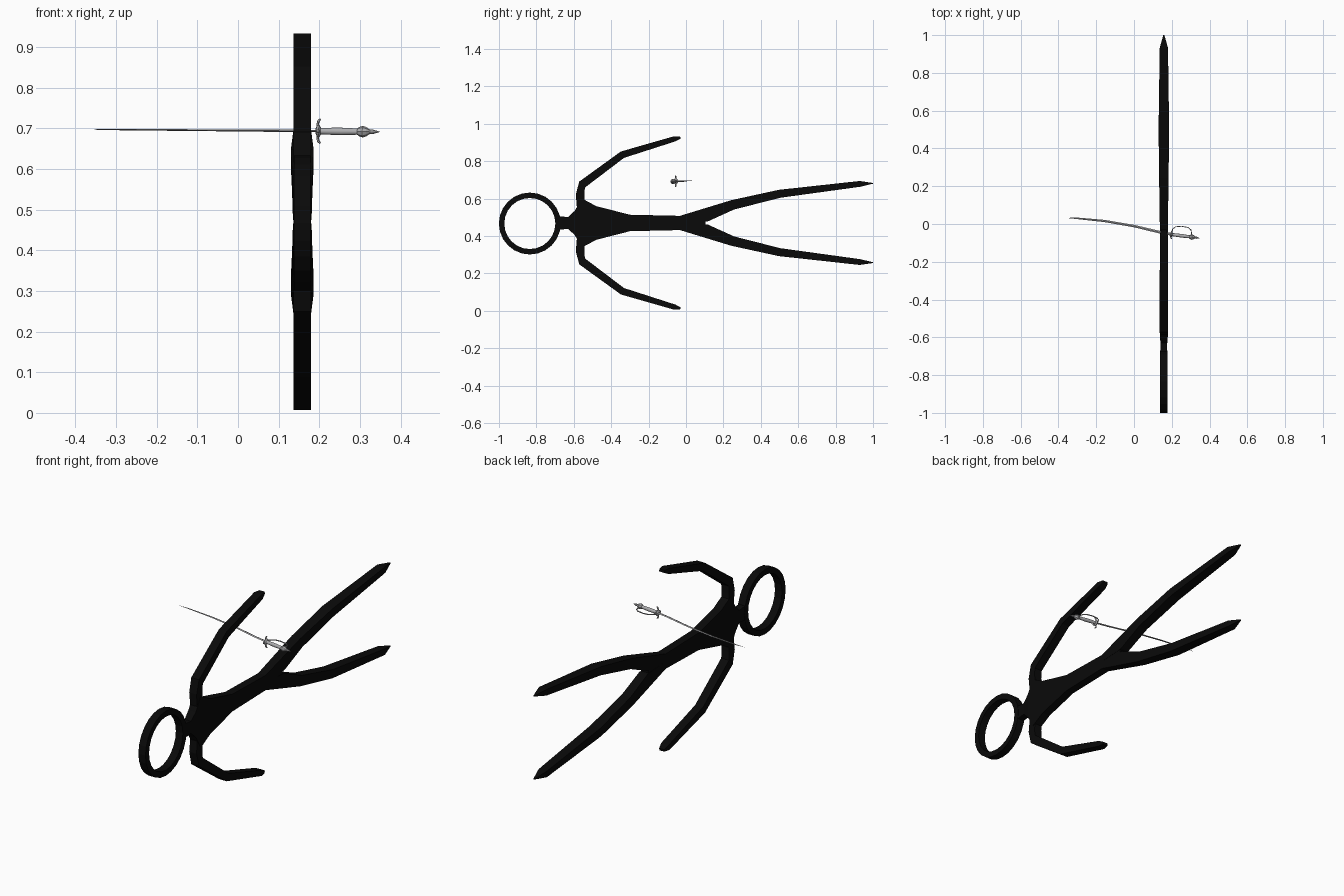
import bpy, bmesh, math
from mathutils import Vector

if "Cube" in bpy.data.objects:
    bpy.data.objects.remove(bpy.data.objects["Cube"])

CX, CZ = 0.158, 0.47          # plane of the figure and its mirror height
X, Y, Z = Vector((1, 0, 0)), Vector((0, 1, 0)), Vector((0, 0, 1))


def material(name, rgb):
    m = bpy.data.materials.new(name)
    m.diffuse_color = (*rgb, 1)
    m.use_nodes = True
    m.node_tree.nodes["Principled BSDF"].inputs["Base Color"].default_value = m.diffuse_color
    return m


black = material("matte black", (0.003, 0.003, 0.003))
steel = material("polished steel", (0.42, 0.42, 0.43))


def section(sides, square=False):
    """Unit cross-section, as a square or a regular polygon."""
    if square:
        return [(-1, -1), (1, -1), (1, 1), (-1, 1)]
    return [(math.cos(math.tau * i / sides), math.sin(math.tau * i / sides)) for i in range(sides)]


def loft(name, rings, shape, mat, closed=False, smooth=False):
    """Skin a list of (centre, u half axis, v half axis) rings."""
    bm = bmesh.new()
    loops = [[bm.verts.new(c + u * a + v * b) for a, b in shape] for c, u, v in rings]
    n = len(shape)
    pairs = list(zip(loops, loops[1:]))
    if closed:
        pairs.append((loops[-1], loops[0]))
    for p, q in pairs:
        for i in range(n):
            j = (i + 1) % n
            bm.faces.new((p[i], p[j], q[j], q[i]))
    if not closed:
        bm.faces.new(loops[0])
        bm.faces.new(loops[-1])
    bmesh.ops.recalc_face_normals(bm, faces=bm.faces)
    me = bpy.data.meshes.new(name)
    bm.to_mesh(me)
    bm.free()
    me.materials.append(mat)
    ob = bpy.data.objects.new(name, me)
    bpy.context.collection.objects.link(ob)
    if smooth:
        bpy.ops.object.select_all(action='DESELECT')
        ob.select_set(True)
        bpy.context.view_layer.objects.active = ob
        bpy.ops.object.shade_smooth_by_angle(angle=math.radians(40))
    return ob


def swept(name, pts, widths, depths, flat, shape, mat, smooth=False):
    """Sweep along pts; widths lie across the path, depths along the flat axis."""
    rings = []
    for i, p in enumerate(pts):
        t = (pts[min(i + 1, len(pts) - 1)] - pts[max(i - 1, 0)]).normalized()
        side = t.cross(flat).normalized()
        rings.append((p, side * widths[i], flat * depths[i]))
    return loft(name, rings, shape, mat, smooth=smooth)


SQUARE = section(4, True)

# Head: an open ring
ring = []
for i in range(24):
    a = math.tau * i / 24
    d = Y * math.cos(a) + Z * math.sin(a)
    ring.append((Vector((CX, -0.835, CZ - 0.003)) + d * 0.151, d * 0.0145, X * 0.02))
loft("head_ring", ring, SQUARE, black, closed=True)

# Torso with neck, broad shoulders and narrow waist
torso = [(-0.685, 0.037, 0.018), (-0.63, 0.031, 0.018), (-0.595, 0.065, 0.021),
         (-0.556, 0.131, 0.022), (-0.48, 0.09, 0.022), (-0.30, 0.044, 0.021),
         (-0.03, 0.038, 0.021), (0.105, 0.008, 0.021)]
loft("torso", [(Vector((CX, y, CZ)), Z * h, X * d) for y, h, d in torso], SQUARE, black)

# Arms and legs: (y, height off centre, half width, half depth)
arm = [(-0.562, 0.09, 0.022, 0.019), (-0.566, 0.15, 0.023, 0.021), (-0.556, 0.205, 0.022, 0.022),
       (-0.34, 0.365, 0.019, 0.022), (-0.06, 0.45, 0.014, 0.021), (-0.03, 0.457, 0.006, 0.014)]
leg = [(-0.03, 0.019, 0.019, 0.021), (0.107, 0.043, 0.036, 0.023), (0.25, 0.097, 0.026, 0.025),
       (0.50, 0.156, 0.0215, 0.028), (0.93, 0.209, 0.0155, 0.022), (1.0, 0.212, 0.002, 0.003)]
for side, s in (("upper", 1), ("lower", -1)):
    for part, data in (("arm", arm), ("leg", leg)):
        swept(f"{side}_{part}", [Vector((CX, y, CZ + s * h)) for y, h, w, d in data],
              [r[2] for r in data], [r[3] for r in data], X, SQUARE, black)

# Sword blade: curved, diamond section
blade = [(-0.353, 0.032, 0.0008), (-0.30, 0.030, 0.004), (-0.157, 0.016, 0.006),
         (0.0, -0.011, 0.0065), (0.135, -0.043, 0.007), (0.2, -0.055, 0.007)]
swept("sword_blade", [Vector((x, y, 0.697 - 0.007 * (x + 0.353))) for x, y, w in blade],
      [b[2] for b in blade], [0.0006, 0.0015, 0.002, 0.0025, 0.003, 0.003], Z, section(4), steel)

# Hilt frame: axis runs from the guard to the pommel
base = Vector((0.195, -0.055, 0.693))
axis = Vector((0.155, -0.02, -0.002)).normalized()
across = (Z.cross(axis)).normalized()      # direction of the knuckle bow
up = axis.cross(across)


def hilt_point(t, a=0, b=0):
    return base + axis * t + across * a + up * b


def turned(name, profile, sides, smooth=False):
    loft(name, [(hilt_point(t), across * r, up * r) for t, r in profile], section(sides), steel, smooth=smooth)


turned("guard_disc", [(-0.004, 0.007), (0, 0.015), (0.005, 0.015), (0.009, 0.009)], 12)
turned("grip", [(0.007, 0.008), (0.03, 0.009), (0.06, 0.0095), (0.10, 0.008)], 10, True)
turned("pommel", [(0.097, 0.006), (0.103, 0.011), (0.113, 0.0145), (0.122, 0.011), (0.131, 0.005),
                  (0.136, 0.006), (0.155, 0.0005)], 8)

# Crossguard arms curling at the ends, one pair upright and a short pair sideways
for name, d, other, size in (("crossguard", up, across, 0.03), ("side_guard", across, up, 0.022)):
    for s in (1, -1):
        shape = [(0.003, 0.2), (0.001, 0.6), (0.003, 0.85), (0.008, 1.0)]
        pts = [base + axis * t + d * (s * size * k) for t, k in shape]
        swept(f"{name}_{'a' if s > 0 else 'b'}", pts, [0.004, 0.003, 0.0035, 0.002],
              [0.005, 0.004, 0.005, 0.003], other, section(6), steel)

# Knuckle bow from guard to pommel
bow = [(0.003, 0.01), (0.006, 0.03), (0.02, 0.043), (0.05, 0.05), (0.085, 0.048), (0.102, 0.038),
       (0.108, 0.02), (0.108, 0.008)]
swept("knuckle_bow", [hilt_point(t, a) for t, a in bow], [0.0022] * 8, [0.003] * 8, up, section(6), steel, True)
